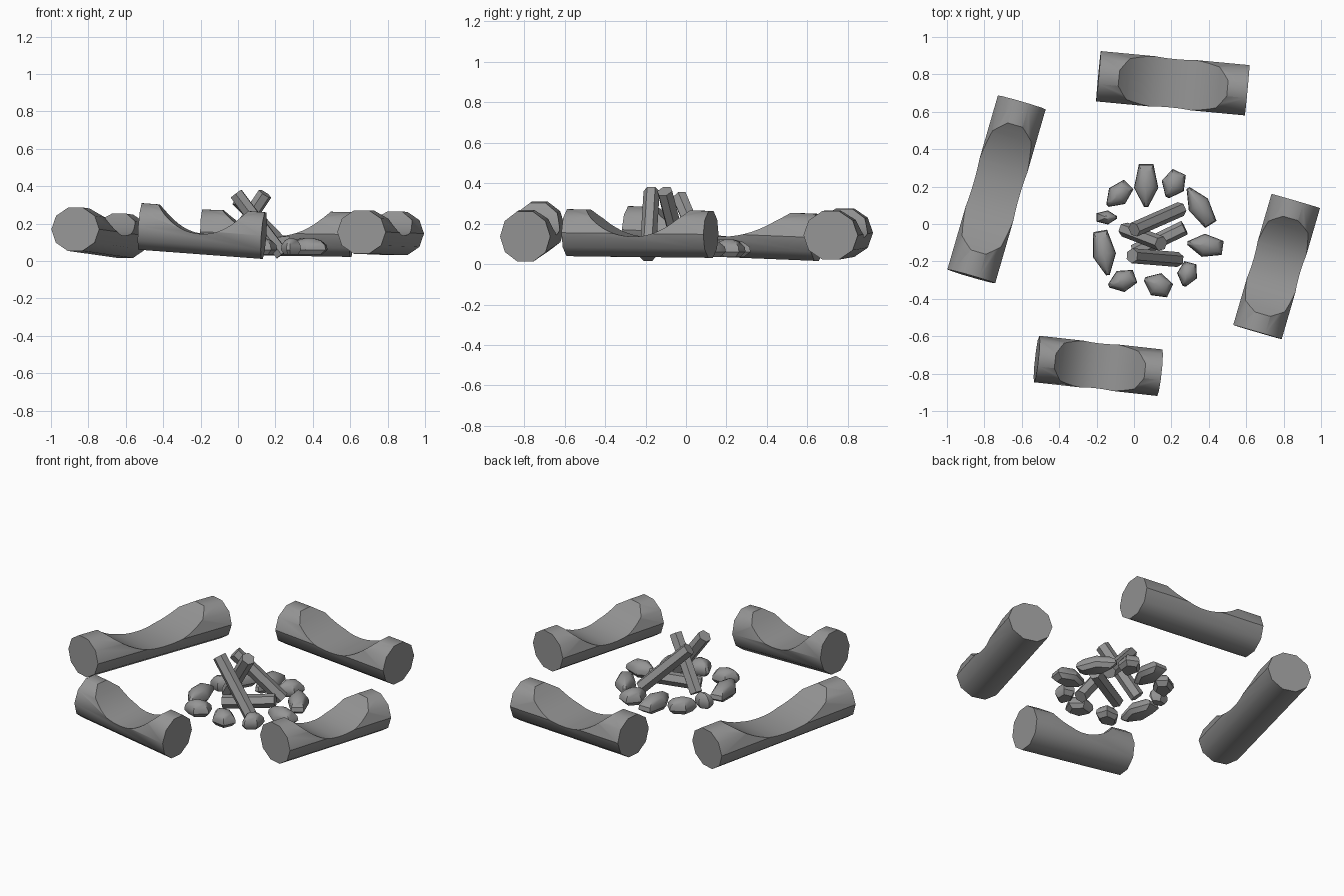
import bpy, bmesh, math
from mathutils import Matrix, Vector

if "Cube" in bpy.data.objects:
    bpy.data.objects.remove(bpy.data.objects["Cube"], do_unlink=True)

grey = bpy.data.materials.new("plain grey")
grey.use_nodes = True
COLOUR = (0.3, 0.3, 0.3, 1)
grey.diffuse_color = COLOUR
grey.node_tree.nodes["Principled BSDF"].inputs["Base Color"].default_value = COLOUR


def loft(name, rings):
    """Closed solid through a list of equal-sized point rings."""
    bm = bmesh.new()
    loops = [[bm.verts.new(p) for p in ring] for ring in rings]
    n = len(loops[0])
    for a, b in zip(loops, loops[1:]):
        for i in range(n):
            j = (i + 1) % n
            bm.faces.new((a[i], a[j], b[j], b[i]))
    bm.faces.new(loops[0][::-1])
    bm.faces.new(loops[-1])
    bmesh.ops.recalc_face_normals(bm, faces=bm.faces)
    mesh = bpy.data.meshes.new(name)
    bm.to_mesh(mesh)
    bm.free()
    obj = bpy.data.objects.new(name, mesh)
    bpy.context.collection.objects.link(obj)
    mesh.materials.append(grey)
    return obj


def select(obj):
    bpy.ops.object.select_all(action="DESELECT")
    obj.select_set(True)
    bpy.context.view_layer.objects.active = obj


def smooth(obj, degrees):
    select(obj)
    bpy.ops.object.shade_smooth_by_angle(angle=math.radians(degrees))


def bar(name, length, half_width, half_height, sides):
    """Prism along local x, centred on the origin."""
    turns = [math.tau * i / sides for i in range(sides)]
    return loft(name, [[(x, half_width * math.cos(t), half_height * math.sin(t)) for t in turns]
                       for x in (-length / 2, length / 2)])


def place(obj, start, end):
    """Lay local x along the line from start to end, keeping y level."""
    start, end = Vector(start), Vector(end)
    along = (end - start).normalized()
    side = Vector((0, 0, 1)).cross(along).normalized()
    frame = Matrix((along, side, along.cross(side))).transposed().to_4x4()
    obj.matrix_world = Matrix.Translation((start + end) / 2) @ frame


# Log seats with a smooth scooped sitting hollow
def log_seat(name, start, end, half_width, half_height):
    length = (Vector(end) - Vector(start)).length
    seat = bar(name, length, half_width, half_height, 10)
    reach, top = 0.365 * length, half_height * 0.951
    depth = top + 0.015
    us = [-1.2 + 0.1 * i for i in range(25)]
    profile = [(u * reach, top - depth * (1 - abs(u) ** 2.2)) for u in us]
    profile += [(1.2 * reach, 0.5), (-1.2 * reach, 0.5)]
    cutter = loft("scoop_cutter", [[(x, y, z) for x, z in profile] for y in (-0.3, 0.3)])
    cutter.hide_render = True
    cut = seat.modifiers.new("scoop", "BOOLEAN")
    cut.operation, cut.solver, cut.object = "DIFFERENCE", "EXACT", cutter
    select(seat)
    bpy.ops.object.modifier_apply(modifier="scoop")
    bpy.data.objects.remove(cutter, do_unlink=True)
    place(seat, start, end)
    smooth(seat, 38)


log_seat("front_log_seat", (-0.52, -0.722, 0.185), (0.138, -0.795, 0.136), 0.125, 0.131)
log_seat("back_log_seat", (-0.19, 0.79, 0.155), (0.605, 0.715, 0.142), 0.135, 0.126)
log_seat("right_log_seat", (-0.87, -0.28, 0.17), (-0.6, 0.65, 0.132), 0.133, 0.122)
log_seat("left_log_seat", (0.66, -0.578, 0.155), (0.865, 0.123, 0.147), 0.135, 0.122)

# Leaning firewood
for i, (start, end) in enumerate([
        ((0.235, -0.19, 0.035), (-0.01, -0.17, 0.36)),
        ((-0.05, -0.03, 0.07), (0.145, -0.105, 0.36)),
        ((0.25, 0.08, 0.07), (0.0, -0.03, 0.33)),
        ((0.27, -0.02, 0.1), (0.0, -0.15, 0.07))]):
    stick = bar(f"fire_stick_{i + 1}", (Vector(end) - Vector(start)).length, 0.04, 0.04, 6)
    place(stick, start, end)
    smooth(stick, 30)

# Ring of tapered stones: x, y, length, width, heading of the narrow tip
KITE = [(-0.5, -0.3), (0.05, -0.5), (0.5, -0.08), (0.5, 0.08), (0.05, 0.5), (-0.5, 0.3)]
LAYERS = [(0.035, 0.7), (0.06, 1), (0.085, 0.95), (0.11, 0.65), (0.122, 0.25)]
for i, (x, y, length, width, heading) in enumerate([
        (0.065, 0.205, 0.23, 0.13, -90), (0.21, 0.21, 0.15, 0.13, -115),
        (0.35, 0.095, 0.23, 0.12, 122), (0.38, -0.115, 0.19, 0.125, 172),
        (0.285, -0.27, 0.13, 0.11, -105), (0.125, -0.325, 0.15, 0.13, 155),
        (-0.065, -0.305, 0.15, 0.12, 200), (-0.16, -0.155, 0.24, 0.125, -80),
        (-0.145, 0.035, 0.11, 0.075, 0), (-0.085, 0.155, 0.16, 0.12, 225)]):
    stone = loft(f"fire_stone_{i + 1}", [[(s * length * u, s * width * v, z) for u, v in KITE]
                                         for z, s in LAYERS])
    stone.matrix_world = Matrix.Translation((x, y, 0)) @ Matrix.Rotation(math.radians(heading), 4, "Z")
    smooth(stone, 40)
